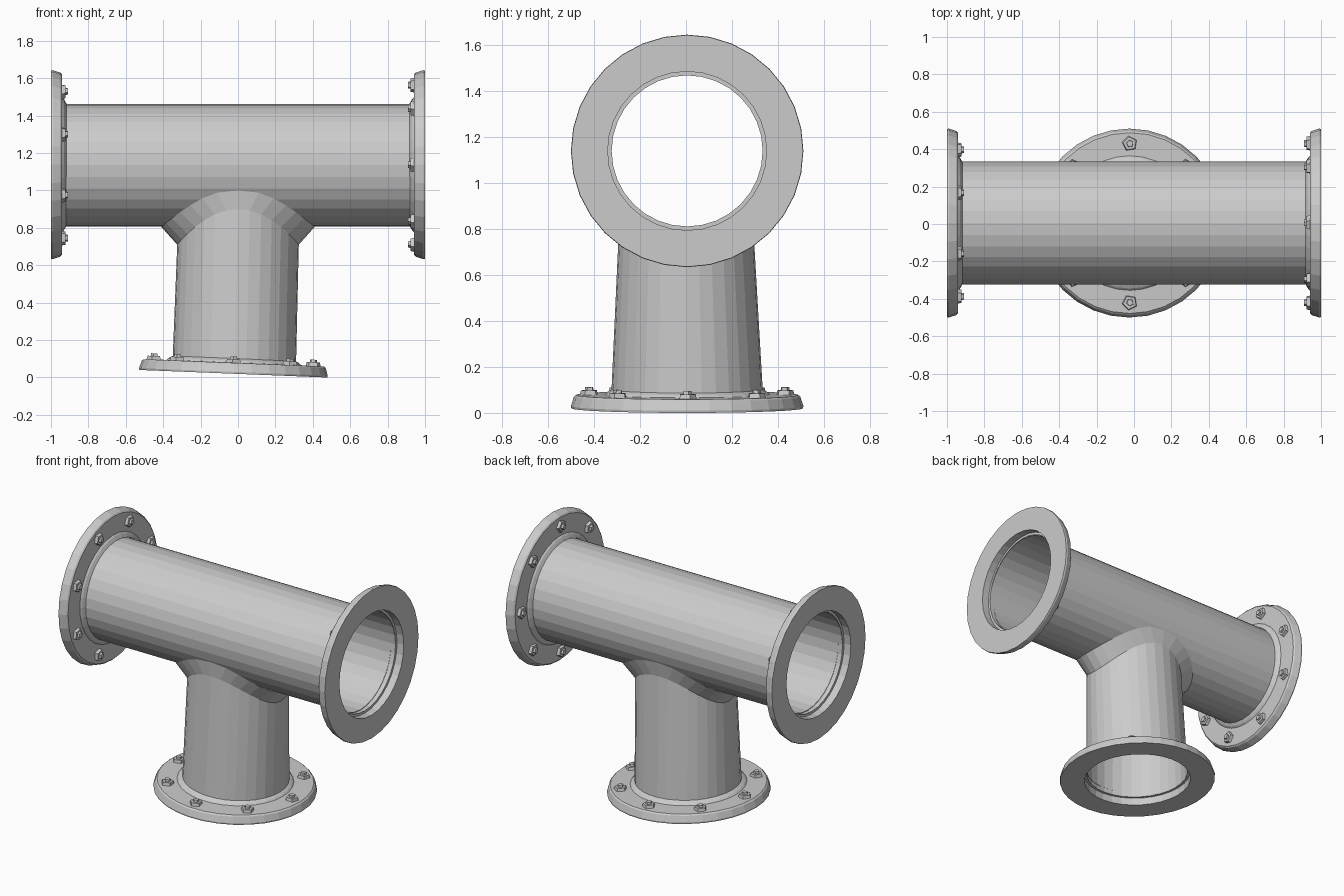
import bpy, bmesh
from math import sin, cos, pi, sqrt, radians
from mathutils import Matrix, Vector

if "Cube" in bpy.data.objects:
    bpy.data.objects.remove(bpy.data.objects["Cube"])

N = 32                      # sides of every round part
R, YC, ZC = 0.328, 0.005, 1.135   # main pipe radius and axis


def finish(name, bm, recalc=True):
    if recalc:
        bmesh.ops.recalc_face_normals(bm, faces=bm.faces)
    me = bpy.data.meshes.new(name)
    bm.to_mesh(me)
    bm.free()
    ob = bpy.data.objects.new(name, me)
    bpy.context.collection.objects.link(ob)
    return ob


def bridge(bm, loops):
    """Join successive closed loops of points with quads."""
    rows = [[bm.verts.new(p) for p in loop] for loop in loops]
    for a, b in zip(rows, rows[1:]):
        n = len(a)
        for i in range(n):
            j = (i + 1) % n
            bm.faces.new((a[i], a[j], b[j], b[i]))


def ring(r, z, n=N):
    return [Vector((r * cos(2 * pi * i / n), r * sin(2 * pi * i / n), z)) for i in range(n)]


def flange(name, matrix, bolt_offset):
    # Lathed disc: stepped bore, outer face, chamfered rim, weld fillet
    profile = [(0.328, 0.05), (0.345, 0.05), (0.345, 0), (0.503, 0), (0.505, 0.01),
               (0.492, 0.05), (0.483, 0.058), (0.36, 0.06), (0.35, 0.07), (0.328, 0.082)]
    bm = bmesh.new()
    bridge(bm, [ring(r, z) for r, z in profile])
    bm.transform(matrix)
    finish(name, bm)
    # Bolts: five-sided nut with a small stud
    bm = bmesh.new()
    for k in range(8):
        a = 2 * pi * k / 8 + bolt_offset
        place = matrix @ Matrix.Translation((0.425 * cos(a), 0.425 * sin(a), 0)) @ Matrix.Rotation(a * 1.7, 4, 'Z')
        for r, z, h, n in ((0.042, 0.067, 0.022, 5), (0.021, 0.082, 0.02, 5)):
            bmesh.ops.create_cone(bm, cap_ends=True, segments=n, radius1=r, radius2=r * 0.88,
                                  depth=h, matrix=place @ Matrix.Translation((0, 0, z)))
    finish(name + "_bolts", bm)


# Collar outline where the branch meets the main pipe
def collar_top(t):
    c, s = cos(t), sin(t)
    x = 0.41 * abs(c) ** 0.8 * (1 if c > 0 else -1)
    y = 0.30 * s
    return Vector((x, YC + y, ZC - sqrt(R * R - y * y) - 0.002))


# Main pipe, with its wall opened inside the collar outline
bm = bmesh.new()
xs = [-0.95] + [-0.4 + 0.05 * i for i in range(17)] + [0.95]
bridge(bm, [[Vector((x, YC + R * cos(2 * pi * i / N), ZC + R * sin(2 * pi * i / N)))
             for i in range(N)] for x in xs])
bmesh.ops.recalc_face_normals(bm, faces=bm.faces)
inside = [f for f in bm.faces if all(
    v.co.z < ZC and (v.co.x / 0.39) ** 2 + ((v.co.y - YC) / 0.285) ** 2 < 1 for v in f.verts)]
bmesh.ops.delete(bm, geom=inside, context='FACES')
finish("main_pipe", bm, recalc=False)

# Branch pipe with flared collar
angles = [2 * pi * i / N for i in range(N)]
foot = [Vector((-0.02 + 0.33 * cos(t), YC + 0.33 * sin(t), 0.07 - 0.0132 * cos(t))) for t in angles]
neck = [Vector((0.325 * cos(t), 0.287 * sin(t), 0.71 + 0.19 * sin(t) ** 2)) for t in angles]
bm = bmesh.new()
bridge(bm, [foot, neck, [collar_top(t) for t in angles]])
finish("branch_pipe", bm)

# Three flanges
flange("left_flange", Matrix.Translation((-1, YC, ZC + 0.003)) @ Matrix.Rotation(pi / 2, 4, 'Y'), pi / 8)
flange("right_flange", Matrix.Translation((1, YC, ZC + 0.003)) @ Matrix.Rotation(-pi / 2, 4, 'Y'), 0)
flange("bottom_flange", Matrix.Translation((-0.025, YC, 0.02)) @ Matrix.Rotation(0.04, 4, 'Y'), 0)
